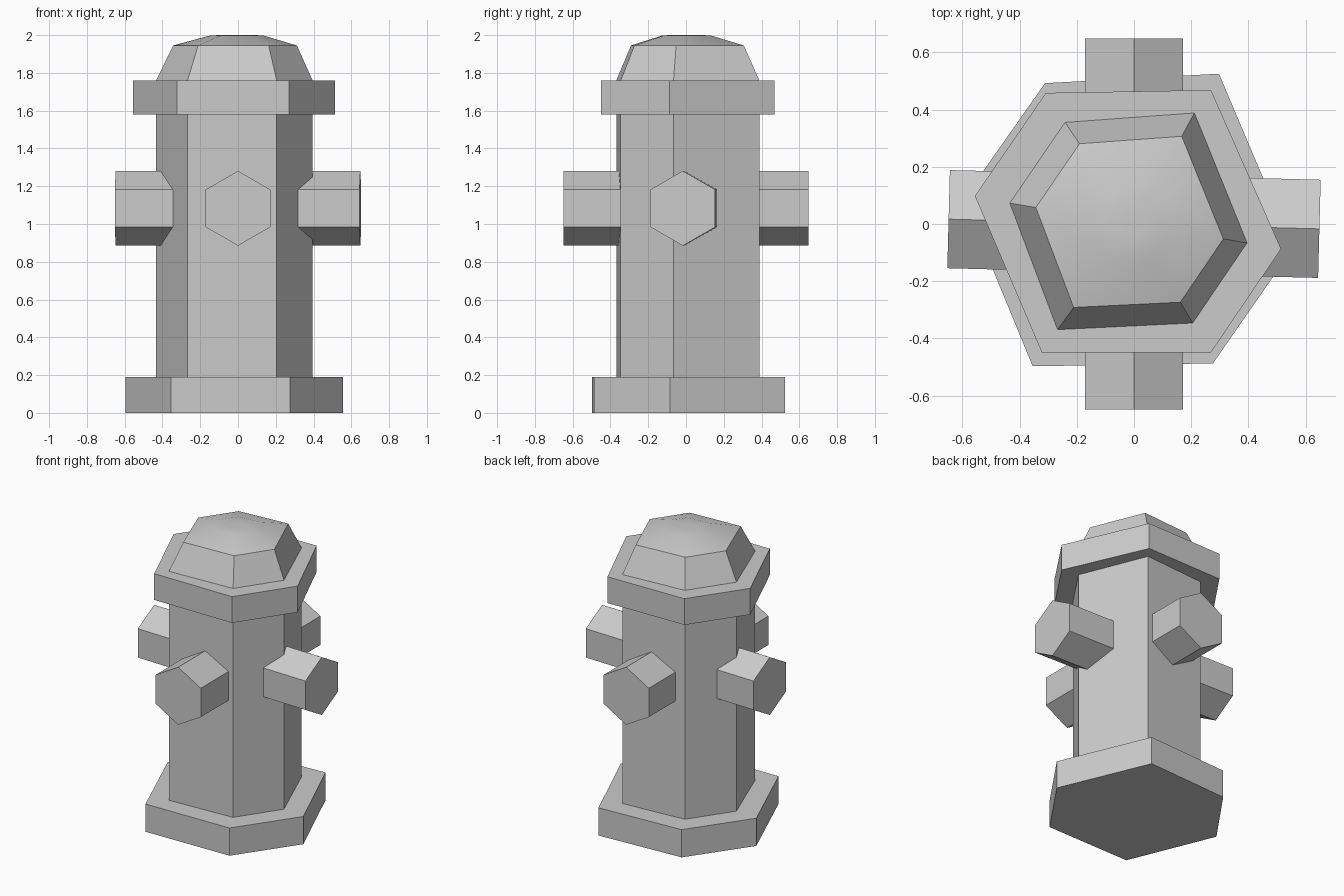
import bpy, bmesh
from math import sin, cos, pi, radians
from mathutils import Vector

if "Cube" in bpy.data.objects:
    bpy.data.objects.remove(bpy.data.objects["Cube"])

# Slightly irregular hexagon outlines, seen from above
BASE = [(0.555, -0.085), (0.297, 0.525), (-0.311, 0.492),
        (-0.595, 0.088), (-0.354, -0.497), (0.276, -0.487)]
FLANGE = [(0.514, -0.087), (0.269, 0.468), (-0.308, 0.458),
          (-0.556, 0.098), (-0.322, -0.449), (0.269, -0.449)]
BODY = [(0.395, -0.066), (0.211, 0.388), (-0.241, 0.355),
        (-0.434, 0.073), (-0.267, -0.369), (0.205, -0.346)]


def loft(name, rings):
    """Skin a stack of equal-sized point rings and cap both ends."""
    bm = bmesh.new()
    loops = [[bm.verts.new(p) for p in ring] for ring in rings]
    for a, b in zip(loops, loops[1:]):
        n = len(a)
        for i in range(n):
            j = (i + 1) % n
            bm.faces.new((a[i], a[j], b[j], b[i]))
    bm.faces.new(loops[0][::-1])
    bm.faces.new(loops[-1])
    bmesh.ops.recalc_face_normals(bm, faces=bm.faces)
    mesh = bpy.data.meshes.new(name)
    bm.to_mesh(mesh)
    bm.free()
    ob = bpy.data.objects.new(name, mesh)
    bpy.context.collection.objects.link(ob)
    return ob


def level(outline, z, scale=1.0):
    return [(x * scale, y * scale, z) for x, y in outline]


# Foot plate, barrel and cap flange
loft("base_plate", [level(BASE, 0), level(BASE, 0.19)])
loft("barrel", [level(BODY, 0.19), level(BODY, 1.58)])
loft("cap_flange", [level(FLANGE, 1.58), level(FLANGE, 1.76)])

# Dome: steep sides, then a softly shaded shallow crown
dome = loft("dome", [level(BODY, 1.76), level(BODY, 1.945, 0.79),
                     level(BODY, 1.999, 0.33), level(BODY, 2.0, 0.1)])
bpy.context.view_layer.objects.active = dome
dome.select_set(True)
bpy.ops.object.shade_smooth_by_angle(angle=radians(30))


# Four hexagonal hose outlets, corners pointing up
def outlet(name, angle, inner=0.25, outer=0.648, radius=0.198, z=1.083):
    out = Vector((cos(angle), sin(angle), 0))
    side = Vector((-sin(angle), cos(angle), 0))
    rings = [[out * d + side * radius * sin(k * pi / 3)
              + Vector((0, 0, z + radius * cos(k * pi / 3))) for k in range(6)]
             for d in (inner, outer)]
    loft(name, rings)


for name, deg in (("right", -1.5), ("back", 90), ("left", 178.5), ("front", 270)):
    outlet(name + "_outlet", radians(deg))
